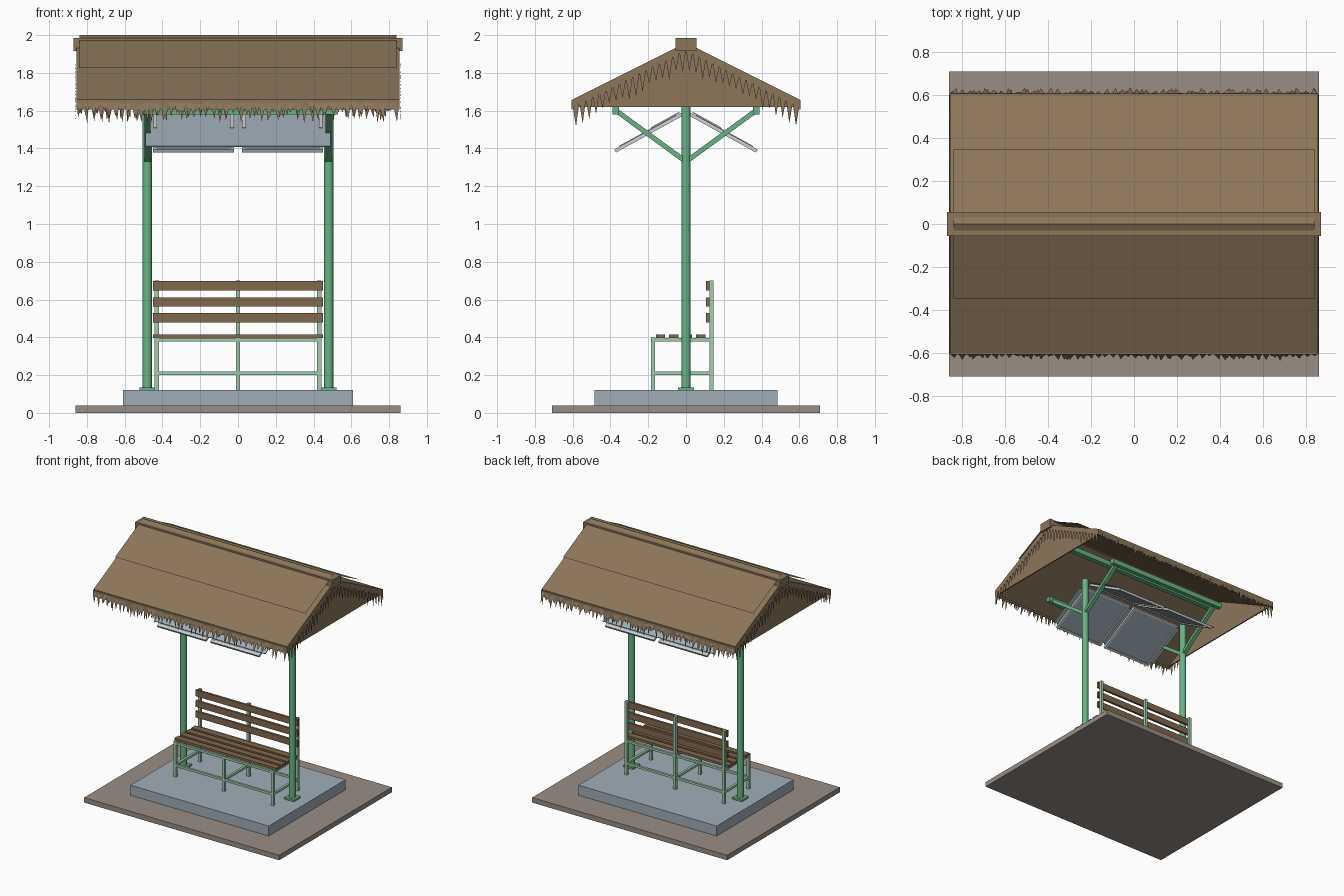
import bpy, bmesh, math, random
from mathutils import Matrix

random.seed(4)
if "Cube" in bpy.data.objects:
    bpy.data.objects.remove(bpy.data.objects["Cube"], do_unlink=True)


def material(name, *rgb):
    lin = [((c / 255 + 0.055) / 1.055) ** 2.4 for c in rgb] + [1]
    m = bpy.data.materials.new(name)
    m.use_nodes = True
    m.diffuse_color = lin
    m.node_tree.nodes["Principled BSDF"].inputs["Base Color"].default_value = lin
    return m


THATCH = material("thatch brown", 140, 118, 90)
WOOD = material("slat brown", 130, 104, 77)
GREEN = material("post green", 104, 180, 132)
PALE = material("bench pale green", 160, 205, 170)
EARTH = material("ground taupe", 152, 142, 133)
STONE = material("slab blue grey", 160, 174, 184)
METAL = material("frame light grey", 205, 207, 208)


def finish(name, bm, mat):
    mesh = bpy.data.meshes.new(name)
    bm.to_mesh(mesh)
    bm.free()
    mesh.materials.append(mat)
    ob = bpy.data.objects.new(name, mesh)
    bpy.context.collection.objects.link(ob)
    return ob


def box(name, loc, size, mat, tilt=0):
    bm = bmesh.new()
    bmesh.ops.create_cube(bm, size=1)
    m = Matrix.Translation(loc) @ Matrix.Rotation(tilt, 4, "X") @ Matrix.Diagonal((*size, 1))
    bmesh.ops.transform(bm, matrix=m, verts=bm.verts)
    return finish(name, bm, mat)


def prism(name, profile, x0, x1, mat):
    # extrude a y-z profile along x
    bm = bmesh.new()
    face = bm.faces.new([bm.verts.new((x0, y, z)) for y, z in profile])
    out = bmesh.ops.extrude_face_region(bm, geom=[face])
    verts = [v for v in out["geom"] if isinstance(v, bmesh.types.BMVert)]
    bmesh.ops.translate(bm, verts=verts, vec=(x1 - x0, 0, 0))
    bmesh.ops.recalc_face_normals(bm, faces=bm.faces)
    return finish(name, bm, mat)


def fringe(name, count, edge, tip):
    # row of hanging pointed straw teeth along an edge function
    bm = bmesh.new()
    for i in range(count):
        a, b = edge(i / count), edge((i + 1) / count)
        c = tip([(p + q) / 2 for p, q in zip(a, b)])
        bm.faces.new([bm.verts.new(p) for p in (a, b, c)])
    return finish(name, bm, THATCH)


# Ground and slab
box("ground", (0, 0, 0.02), (1.72, 1.42, 0.04), EARTH)
box("slab", (0, 0, 0.08), (1.22, 0.97, 0.08), STONE)

# Posts with foot plates and diagonal braces
BRACE = math.atan2(0.27, 0.37)
for side, x in (("right", -0.48), ("left", 0.48)):
    bm = bmesh.new()
    bmesh.ops.create_cone(bm, cap_ends=True, segments=16, radius1=0.025, radius2=0.025, depth=1.5,
                          matrix=Matrix.Translation((x, 0, 0.87)))
    post = finish(side + "_post", bm, GREEN)
    bpy.ops.object.select_all(action="DESELECT")
    post.select_set(True)
    bpy.context.view_layer.objects.active = post
    bpy.ops.object.shade_smooth_by_angle()
    box(side + "_foot_plate", (x, 0, 0.127), (0.085, 0.085, 0.014), GREEN)
    for s in (-1, 1):
        box(side + "_brace", (x, s * 0.185, 1.465), (0.032, 0.458, 0.026), GREEN, s * BRACE)

# Roof beams
for s in (-1, 1):
    box("purlin", (0, s * 0.372, 1.6), (1.06, 0.035, 0.04), GREEN)
box("ridge_beam", (0, 0, 1.84), (1.56, 0.04, 0.04), GREEN)

# Thatched roof: slopes, ridge cap, raised upper sheets
prism("roof_slopes", [(-0.6, 1.62), (-0.6, 1.66), (0, 1.96), (0.6, 1.66), (0.6, 1.62), (0, 1.92)],
      -0.855, 0.855, THATCH)
prism("ridge_cap", [(-0.055, 1.915), (-0.055, 1.985), (0.055, 1.985), (0.055, 1.915)],
      -0.87, 0.87, THATCH)
bm = bmesh.new()
rows = [[bm.verts.new((x, y, 2 - abs(y) / 2)) for x in (-0.84, 0.84)] for y in (-0.35, 0, 0.35)]
for (a, b), (c, d) in zip(rows, rows[1:]):
    bm.faces.new((a, b, d, c))
finish("upper_thatch", bm, THATCH)

# Gable panels and straw fringes
for s in (-1, 1):
    prism("gable_panel", [(-0.59, 1.62), (0, 1.92), (0.59, 1.62)], s * 0.835, s * 0.845, THATCH)
    fringe("gable_fringe", 34,
           lambda t: (s * 0.857, 1.2 * t - 0.6, 1.925 - abs(1.2 * t - 0.6) / 2),
           lambda p: (s * 0.86, p[1], p[2] - random.uniform(0.08, 0.12)))
    for layer in range(2):
        fringe("eave_fringe", 46 + 7 * layer,
               lambda t: (1.71 * t - 0.855, s * (0.602 + 0.003 * layer), 1.645),
               lambda p: (p[0] + random.uniform(-0.01, 0.01), s * random.uniform(0.61, 0.635),
                          random.uniform(1.535, 1.6)))
    box("eave_band", (0, s * 0.603, 1.632), (1.71, 0.006, 0.05), THATCH)

# Hanging pair of tilted panels
TILT = math.atan2(0.195, 0.355)


def on_panel(name, s, x, u, n, size, mat):
    y = s * (0.2 + u * math.cos(TILT) + n * math.sin(TILT))
    z = 1.487 - u * math.sin(TILT) + n * math.cos(TILT)
    box(name, (x, y, z), size, mat, -s * TILT)


for s in (-1, 1):
    on_panel("panel_sheet", s, 0, 0, 0.007, (0.98, 0.345, 0.006), STONE)
    for x in (-0.235, 0.235):
        on_panel("panel_glass", s, x, 0, -0.002, (0.41, 0.38, 0.006), STONE)
        for e in (-1, 1):
            on_panel("panel_frame_long", s, x, e * 0.193, -0.004, (0.43, 0.018, 0.018), METAL)
            on_panel("panel_frame_short", s, x + e * 0.206, 0, -0.004, (0.018, 0.4, 0.018), METAL)
            on_panel("panel_clip", s, x + e * 0.203, -0.11, 0.012, (0.02, 0.17, 0.006), METAL)

# Bench frame
for x in (-0.43, 0, 0.43):
    box("bench_front_leg", (x, -0.175, 0.26), (0.022, 0.02, 0.28), PALE)
    box("bench_back_leg", (x, 0.135, 0.41), (0.022, 0.02, 0.58), PALE)
    for z in (0.21, 0.387):
        box("bench_side_rail", (x, -0.02, z), (0.02, 0.3, 0.018), PALE)
for y in (-0.175, 0.135):
    for z in (0.21, 0.387):
        box("bench_long_rail", (0, y, z), (0.86, 0.018, 0.018), PALE)

# Bench slats
for i in range(4):
    box("seat_slat", (0, -0.135 + 0.071 * i, 0.405), (0.9, 0.05, 0.018), WOOD)
for z in (0.503, 0.587, 0.672):
    box("back_slat", (0, 0.115, z), (0.9, 0.018, 0.05), WOOD)
